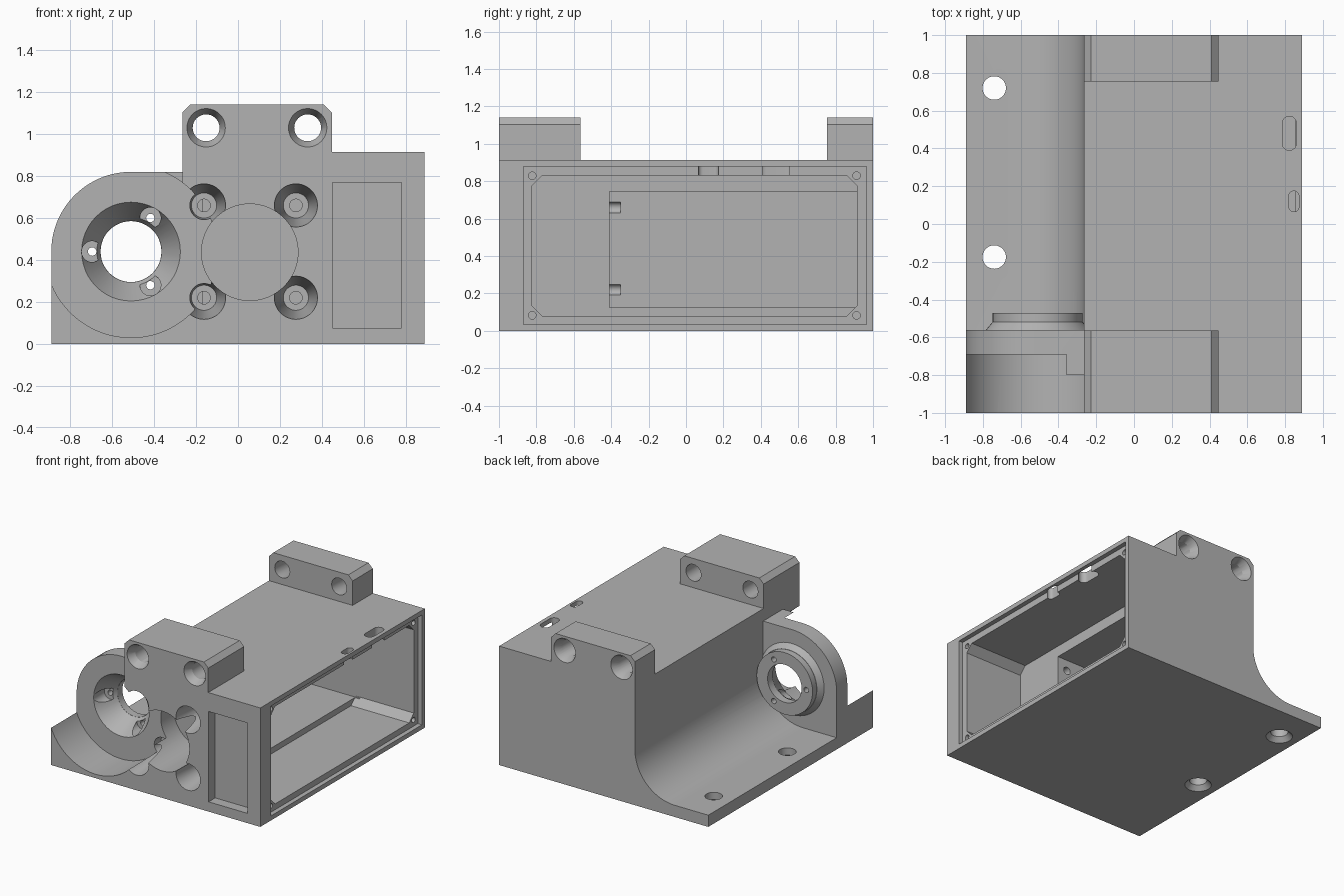
import bpy, bmesh, math
from mathutils import Matrix, Vector

cube = bpy.data.objects.get("Cube")
if cube:
    bpy.data.objects.remove(cube, do_unlink=True)

grey = bpy.data.materials.new("matte_grey")
grey.use_nodes = True
colour = (0.45, 0.45, 0.45, 1)
grey.diffuse_color = colour
grey.node_tree.nodes["Principled BSDF"].inputs["Base Color"].default_value = colour


def finish(name, bm):
    bmesh.ops.recalc_face_normals(bm, faces=bm.faces)
    mesh = bpy.data.meshes.new(name)
    bm.to_mesh(mesh)
    bm.free()
    mesh.materials.append(grey)
    obj = bpy.data.objects.new(name, mesh)
    bpy.context.collection.objects.link(obj)
    return obj


def prism(name, outline, a, b, axis="Y"):
    """Extrude an outline, (x, z) along Y, (y, z) along X or (x, y) along Z."""
    place = {"X": lambda p: (a, p[0], p[1]), "Y": lambda p: (p[0], a, p[1]),
             "Z": lambda p: (p[0], p[1], a)}[axis]
    step = Vector([(b - a) * (axis == k) for k in "XYZ"])
    bm = bmesh.new()
    face = bm.faces.new([bm.verts.new(place(p)) for p in outline])
    out = bmesh.ops.extrude_face_region(bm, geom=[face])
    bmesh.ops.translate(bm, vec=step, verts=[v for v in out["geom"] if isinstance(v, bmesh.types.BMVert)])
    return finish(name, bm)


def box(name, x, y, z):
    return prism(name, [(x[0], z[0]), (x[1], z[0]), (x[1], z[1]), (x[0], z[1])], *y)


def arc(cx, cz, r, start, end, n=20):
    angles = [math.radians(start + (end - start) * i / n) for i in range(n + 1)]
    return [(cx + r * math.cos(t), cz + r * math.sin(t)) for t in angles]


def cone(name, centre, a, b, r1, r2=None, axis="Y", n=48):
    """Round bar or taper from a to b; centre gives the other two coordinates."""
    r2 = r1 if r2 is None else r2
    bm = bmesh.new()
    bmesh.ops.create_cone(bm, cap_ends=True, segments=n, radius1=r1, radius2=r2, depth=b - a)
    u, v = centre
    mid = (a + b) / 2
    turn = {"X": Matrix.Rotation(math.pi / 2, 4, "Y"),
            "Y": Matrix.Rotation(-math.pi / 2, 4, "X"), "Z": Matrix()}[axis]
    spot = {"X": (mid, u, v), "Y": (u, mid, v), "Z": (u, v, mid)}[axis]
    bmesh.ops.transform(bm, matrix=Matrix.Translation(spot) @ turn, verts=bm.verts)
    return finish(name, bm)


def combine(target, tool, operation):
    mod = target.modifiers.new(tool.name, "BOOLEAN")
    mod.operation = operation
    mod.solver = "EXACT"
    mod.object = tool
    bpy.context.view_layer.objects.active = target
    bpy.ops.object.modifier_apply(modifier=mod.name)
    bpy.data.objects.remove(tool, do_unlink=True)


# Housing: base plate swept up through a fillet into the box
wall, side, top = -0.265, 0.89, 0.915
fillet = arc(wall - 0.34, 0.43, 0.34, -90, 0)
housing = prism("housing", [(side, 0), (side, top), (wall, top)] + fillet[::-1]
                + [(-side, 0.09), (-side, 0)], -1, 1)


def add(tool):
    combine(housing, tool, "UNION")


def cut(tool):
    combine(housing, tool, "DIFFERENCE")


# Round motor mount with its rear spigot
motor = (-0.51, 0.44)
add(prism("mount", [(-0.1, 0), (-0.1, 0.82)] + arc(*motor, 0.38, 90, 180) + [(-side, 0)], -1, -0.56))
add(cone("spigot_base", motor, -0.58, -0.52, 0.29, 0.24))
add(cone("spigot", motor, -0.54, -0.47, 0.238))

# Drilled lugs on the roof
c = 0.037
for y0, y1 in ((-1, -0.565), (0.755, 1)):
    add(prism("lug", [(wall, 0.8), (0.447, 0.8), (0.447, 1.14 - c), (0.447 - c, 1.14),
                      (wall + c, 1.14), (wall, 1.14 - c)], y0, y1))
for x in (-0.152, 0.332):
    cut(cone("lug_hole", (x, 1.03), -1.1, 1.1, 0.064))
    cut(cone("front_countersink", (x, 1.03), -1.001, -0.94, 0.092, 0.064))
    cut(cone("rear_countersink", (x, 1.03), 0.94, 1.001, 0.064, 0.092))

# Motor recess, tapered bore and its three screw seats
cut(box("front_clearance", (-1, wall), (-1.1, -0.8), (0.6, 0.9)))
cut(cone("motor_recess", motor, -1.1, -0.69, 0.41, n=80))
cut(cone("bore", motor, -0.8, -0.4, 0.145))
cut(cone("bore_taper", motor, -0.691, -0.53, 0.236, 0.146))
for degrees in (60, 180, 300):
    t = math.radians(degrees)
    spot = (motor[0] + 0.185 * math.cos(t), motor[1] + 0.185 * math.sin(t))
    cut(cone("screw_seat", spot, -0.75, -0.56, 0.05, n=32))
    cut(cone("screw_hole", spot, -0.6, -0.4, 0.02, n=24))

# Second motor pocket with four tapered screw wells
for x in (-0.162, 0.276):
    for z in (0.22, 0.66):
        cut(cone("screw_well", (x, z), -1.001, -0.62, 0.103, 0.06))
        cut(cone("well_hole", (x, z), -0.7, -0.35, 0.03, n=24))
cut(cone("round_pocket", (0.056, 0.437), -1.1, -0.53, 0.23, n=64))

# Shallow window pocket on the front
cut(box("front_pocket", (0.45, 0.78), (-1.1, -0.92), (0.075, 0.77)))

# Side compartment: lid recess, chamfered chamber and deeper bay
cut(box("lid_recess", (0.855, 1), (-0.87, 0.965), (0.035, 0.88)))
y0, y1, z0, z1, k = -0.825, 0.915, 0.08, 0.83, 0.055
cut(prism("chamber", [(y0 + k, z0), (y1 - k, z0), (y1, z0 + k), (y1, z1 - k),
                      (y1 - k, z1), (y0 + k, z1), (y0, z1 - k), (y0, z0 + k)], 0.36, 0.9, "X"))
cut(box("deep_bay", (-0.17, 0.4), (-0.41, 0.914), (0.125, 0.745)))
for y in (-0.822, 0.912):
    for z in (0.083, 0.83):
        cut(cone("lid_screw_hole", (y, z), 0.75, 0.9, 0.02, axis="X", n=24))

# Rounded slots through the roof
for x0, x1, ya, yb in ((0.785, 0.86, 0.39, 0.57), (0.82, 0.873, 0.065, 0.175)):
    r, mx = (x1 - x0) / 2, (x0 + x1) / 2
    cut(prism("roof_slot", arc(mx, yb - r, r, 0, 180, 12) + arc(mx, ya + r, r, 180, 360, 12), 0.8, 1, "Z"))

# Countersunk mounting holes in the base plate
for y in (0.72, -0.175):
    cut(cone("base_hole", (-0.74, y), -0.1, 0.2, 0.062, axis="Z"))
    cut(cone("base_countersink", (-0.74, y), -0.001, 0.035, 0.095, 0.062, axis="Z"))

bpy.ops.object.select_all(action="DESELECT")
housing.select_set(True)
bpy.context.view_layer.objects.active = housing
bpy.ops.object.shade_smooth_by_angle(angle=math.radians(25))
